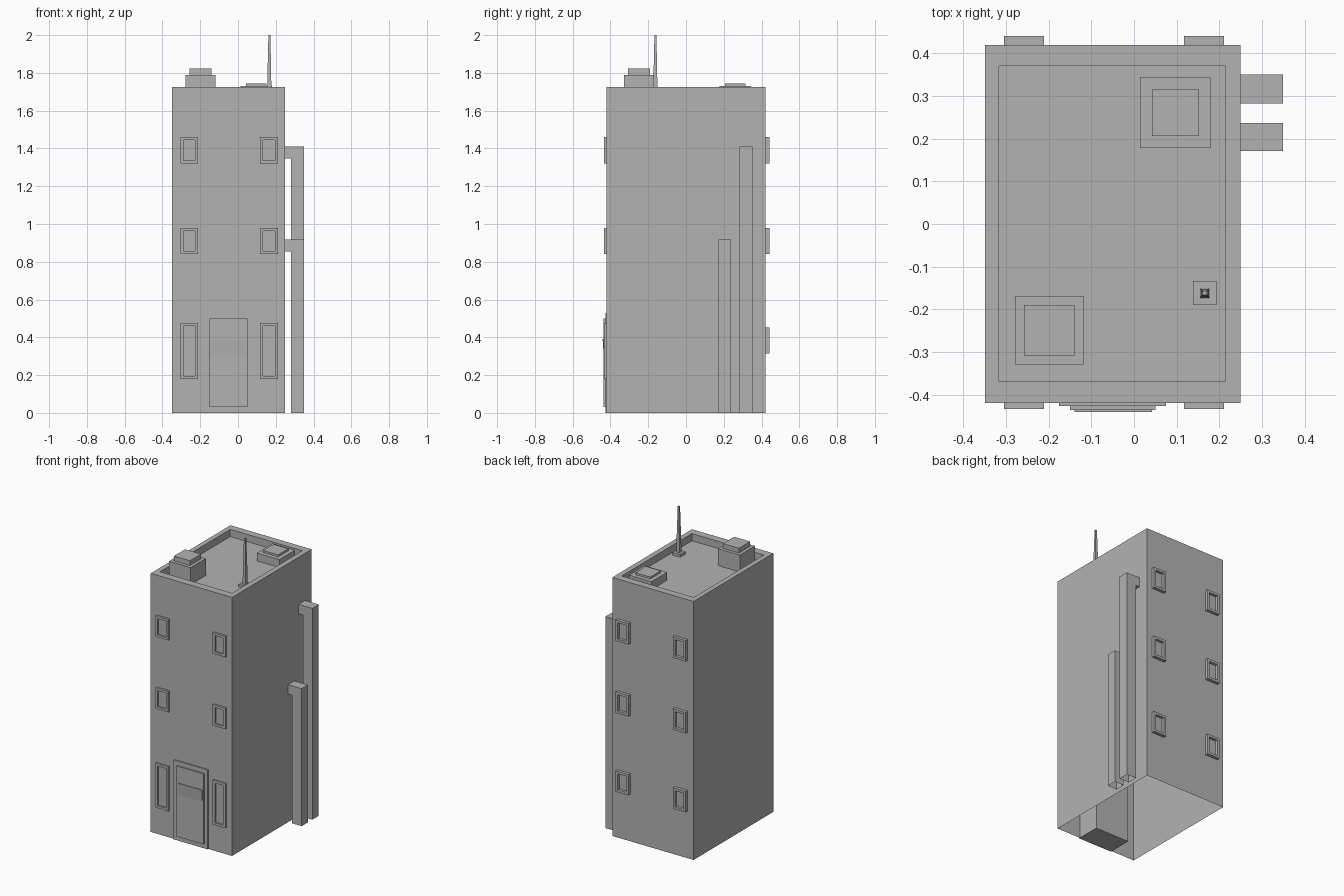
import bpy
import bmesh

cube = bpy.data.objects.get("Cube")
if cube:
    bpy.data.objects.remove(cube, do_unlink=True)

concrete = bpy.data.materials.new("concrete_grey")
GREY = (0.45, 0.45, 0.45, 1)
concrete.use_nodes = True
concrete.diffuse_color = GREY
shader = next(n for n in concrete.node_tree.nodes if n.type == 'BSDF_PRINCIPLED')
shader.inputs["Base Color"].default_value = GREY


# Direction maps: ring plane (u, v) and outward distance d
def up(u, v, d):
    return (u, v, d)


def front(u, v, d):
    return (u, -d, v)


def back(u, v, d):
    return (-u, d, v)


def stack(name, *shells, to=up, base=False):
    """Join rectangular rings (u0, u1, v0, v1, d) into shells capped at the end."""
    bm = bmesh.new()
    for rings in shells:
        loops = []
        for u0, u1, v0, v1, d in rings:
            corners = ((u0, v0), (u1, v0), (u1, v1), (u0, v1))
            loops.append([bm.verts.new(to(u, v, d)) for u, v in corners])
        for a, b in zip(loops, loops[1:]):
            for i in range(4):
                j = (i + 1) % 4
                bm.faces.new((a[i], a[j], b[j], b[i]))
        bm.faces.new(loops[-1])
        if base:
            bm.faces.new(loops[0][::-1])
    mesh = bpy.data.meshes.new(name)
    bm.to_mesh(mesh)
    bm.free()
    mesh.materials.append(concrete)
    obj = bpy.data.objects.new(name, mesh)
    bpy.context.collection.objects.link(obj)
    return obj


def rising(rect, *heights):
    return [(*rect, h) for h in heights]


def around(x, y, r, z):
    return (x - r, x + r, y - r, y + r, z)


# Hollow tower with a sunken roof behind a parapet
WALL, TOP, ROOF = 0.42, 1.725, 1.677
outer = (-0.35, 0.25, -WALL, WALL)
inner = (-0.317, 0.215, -0.369, 0.371)
stack("tower_body", rising(outer, 0, TOP) + rising(inner, TOP, ROOF))


# Stepped roof boxes
def roof_box(name, x, y, r, z, cap_r, cap_z):
    stack(name, [around(x, y, r, ROOF), around(x, y, r, z),
                 around(x, y, cap_r, z), around(x, y, cap_r, cap_z)])


roof_box("roof_chimney", -0.199, -0.249, 0.08, 1.79, 0.059, 1.822)
roof_box("roof_hatch", 0.097, 0.261, 0.083, 1.73, 0.055, 1.743)

# Antenna with its foot plate
AX, AY = 0.166, -0.162
stack("antenna", [around(AX, AY, r, z) for r, z in (
    (0.028, ROOF), (0.028, 1.695), (0.011, 1.695), (0.009, 1.83), (0.005, 2.0))])


# Windows with recessed panes
def window(name, x, z0, z1, depth, to):
    w, rim = 0.047, 0.016
    frame = (x - w, x + w, z0, z1)
    pane = (x - w + rim, x + w - rim, z0 + rim, z1 - rim)
    stack(name, rising(frame, WALL, WALL + depth)
          + rising(pane, WALL + depth, WALL + 0.003), to=to)


for side, x in (("right", -0.258), ("left", 0.164)):
    for floor, z0, z1 in (("upper", 1.32, 1.46), ("middle", 0.84, 0.98)):
        window(f"front_{floor}_window_{side}", x, z0, z1, 0.014, front)
        window(f"back_{floor}_window_{side}", -x, z0, z1, 0.021, back)
    window(f"front_lower_window_{side}", x, 0.18, 0.476, 0.014, front)
    window(f"back_lower_window_{side}", -x, 0.314, 0.453, 0.021, back)

# Entrance: deep frame, door leaf and tapered cross plate
stack("door_frame", rising((-0.176, 0.075, 0, 0.53), 0.265, 0.427), to=front, base=True)
stack("door_leaf", rising((-0.15, 0.05, 0.03, 0.5), 0.42, 0.436), to=front)
stack("door_plate", [(-0.14, 0.042, 0.31, 0.39, 0.436),
                     (-0.14, 0.042, 0.385, 0.39, 0.441)], to=front)

# Side ducts: a riser open at the foot and an elbow into the wall
for name, y0, y1, top in (("short_duct", 0.171, 0.237, 0.917),
                          ("tall_duct", 0.283, 0.351, 1.41)):
    stack(name + "_riser", rising((0.28, 0.35, y0, y1), 0, top))
    stack(name + "_elbow", rising((0.25, 0.28, y0, y1), top - 0.063, top), base=True)
